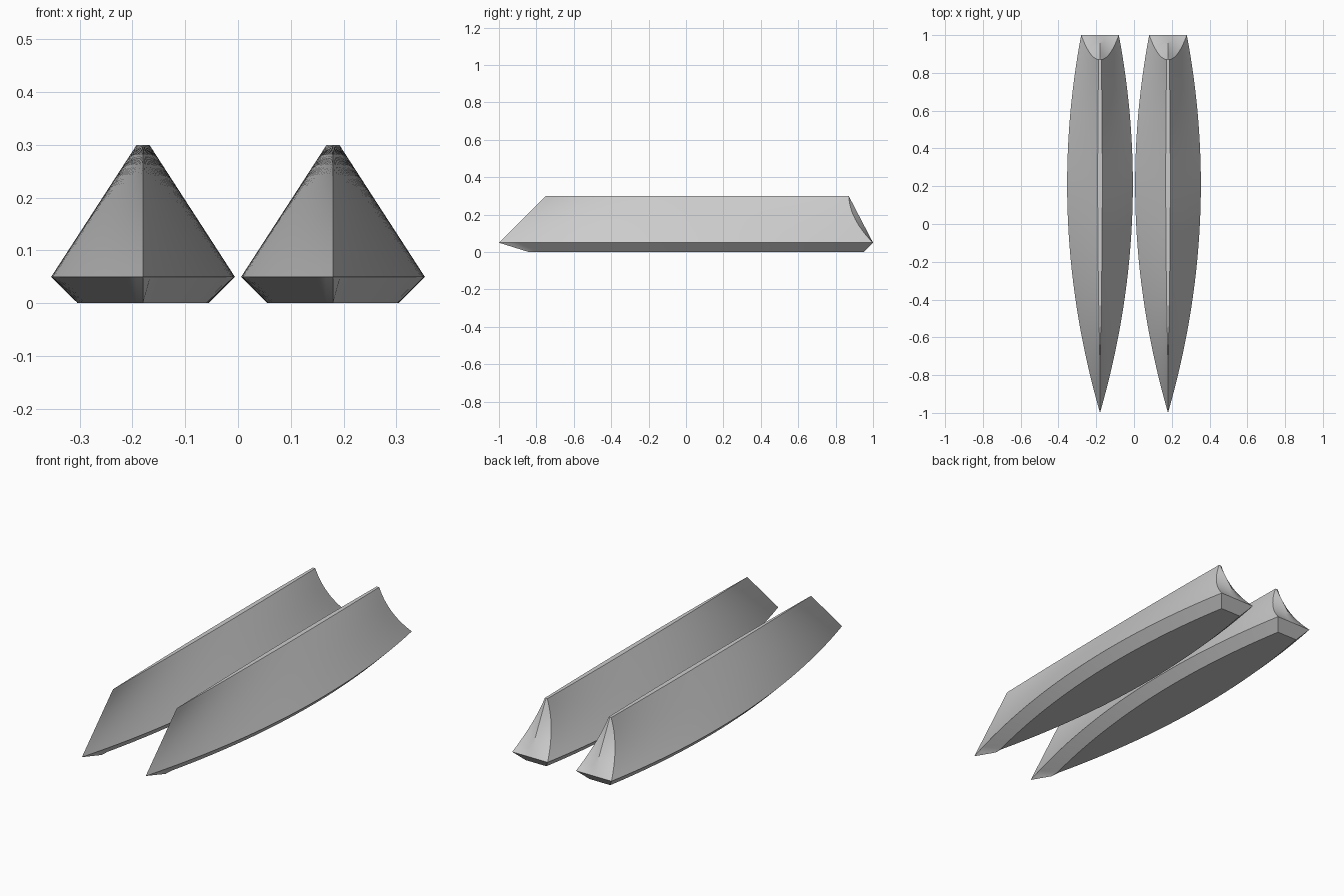
import bpy, bmesh, math

if "Cube" in bpy.data.objects:
    bpy.data.objects.remove(bpy.data.objects["Cube"])

STATIONS = 40     # points along each side
ACROSS = 8        # segments across the stern
LEVELS = 12       # rings between chine and ridge

grey = bpy.data.materials.new("hull_grey")
grey.diffuse_color = (0.6, 0.6, 0.6, 1)
grey.use_nodes = True
grey.node_tree.nodes["Principled BSDF"].inputs["Base Color"].default_value = grey.diffuse_color


def half_width(y):
    """Plan outline of the hull at its widest line."""
    return 0.174 - 0.119 * (y - 0.21) ** 2


def closed_ring(side, stern_mid_y, z):
    """Bow point, right side, stern and mirrored left side."""
    cx, cy = side[-1]
    ring = list(side)
    for i in range(1, ACROSS):
        s = 1 - 2 * i / ACROSS
        ring.append((cx * s, cy + (stern_mid_y - cy) * (1 - abs(s))))
    ring += [(-x, y) for x, y in reversed(side[1:])]
    return [(x, y, z) for x, y in ring]


def bottom_ring():
    side = [(0, -0.84)]
    for i in range(1, STATIONS + 1):
        y = -0.84 + 1.79 * i / STATIONS
        slope = -0.238 * (y - 0.21)
        side.append((max(0.002, half_width(y) - 0.05 * math.hypot(1, slope)), y))
    return closed_ring(side, 0.95, 0)


def upper_ring(t):
    bow = -1 + 0.25 * t
    stern = 1 - 0.13 * t
    corner = stern - 0.12 * t * (1 - t)      # hollow stern corners
    side = [(0, bow)]
    for i in range(1, STATIONS + 1):
        u = i / STATIONS
        w = half_width(-1 + 2 * u)
        side.append((w * (1 - t) + 0.07 * w * t, bow + (corner - bow) * u))
    return closed_ring(side, stern, 0.05 + 0.25 * t)


def make_hull(name, x):
    bm = bmesh.new()
    rings = [bottom_ring()] + [upper_ring(k / LEVELS) for k in range(LEVELS + 1)]
    rings = [[bm.verts.new(p) for p in ring] for ring in rings]
    n = len(rings[0])
    for a, b in zip(rings, rings[1:]):
        for i in range(n):
            j = (i + 1) % n
            bm.faces.new((a[i], a[j], b[j], b[i]))
    bm.faces.new(rings[0][::-1])
    bm.faces.new(rings[-1])
    bmesh.ops.recalc_face_normals(bm, faces=bm.faces)
    mesh = bpy.data.meshes.new(name)
    bm.to_mesh(mesh)
    bm.free()
    mesh.materials.append(grey)
    obj = bpy.data.objects.new(name, mesh)
    obj.location.x = x
    bpy.context.collection.objects.link(obj)
    bpy.ops.object.select_all(action='DESELECT')
    obj.select_set(True)
    bpy.context.view_layer.objects.active = obj
    bpy.ops.object.shade_smooth_by_angle(angle=math.radians(30))


# Twin hulls side by side
make_hull("left_hull", -0.18)
make_hull("right_hull", 0.18)
